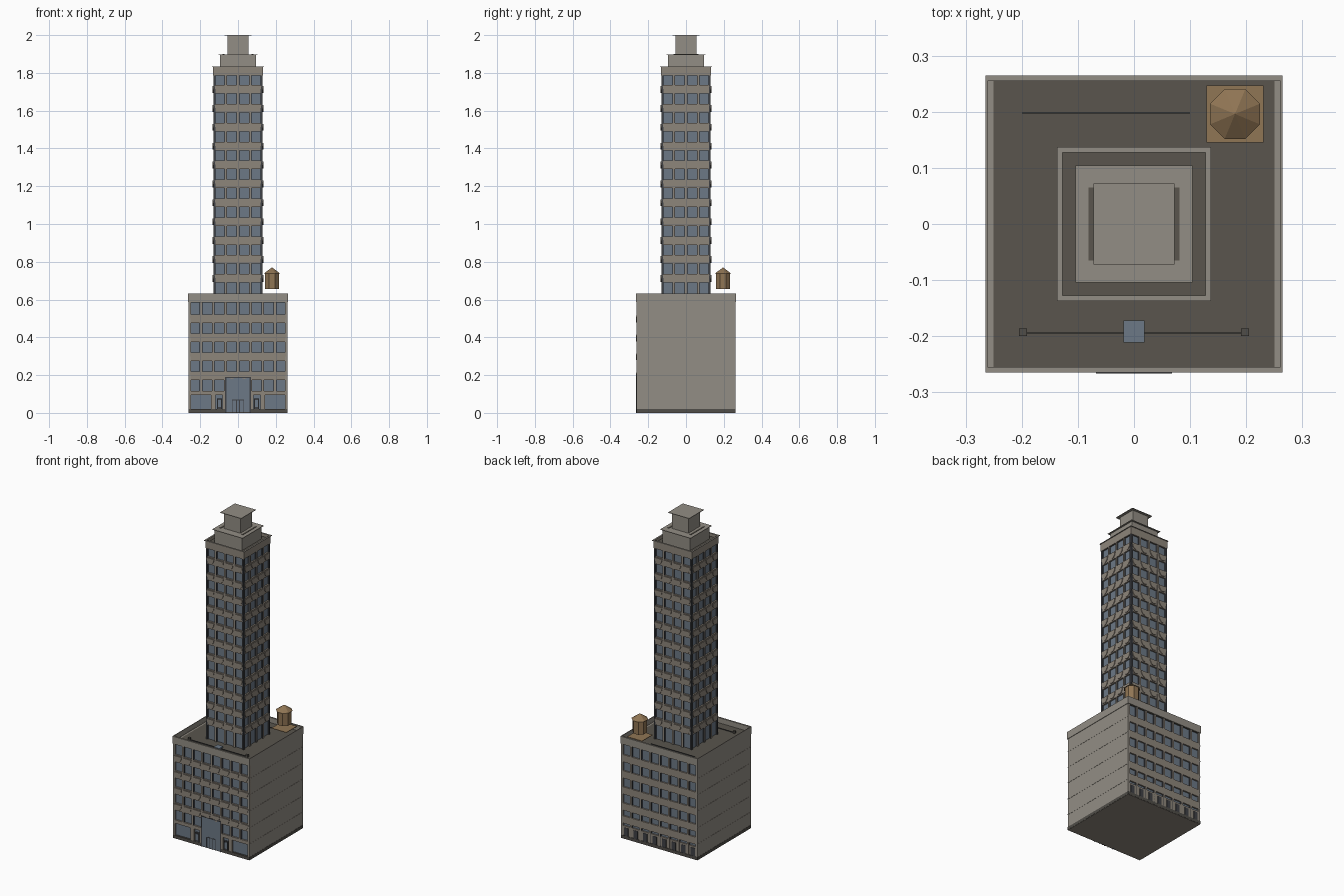
import bpy, bmesh, math
from mathutils import Matrix, Vector

cube = bpy.data.objects.get("Cube")
if cube:
    bpy.data.objects.remove(cube, do_unlink=True)


def material(name, rgb):
    m = bpy.data.materials.new(name)
    m.use_nodes = True
    m.diffuse_color = (*rgb, 1)
    m.node_tree.nodes["Principled BSDF"].inputs["Base Color"].default_value = (*rgb, 1)
    return m


STONE = material("pale stone", (0.29, 0.268, 0.232))
BRICK = material("warm stone", (0.27, 0.236, 0.197))
GLASS = material("blue glass", (0.15, 0.19, 0.24))
ROOF = material("roof felt", (0.1, 0.091, 0.074))
DARK = material("dark metal", (0.05, 0.053, 0.06))
WOOD = material("tank wood", (0.28, 0.18, 0.09))
BASE = material("dark plinth", (0.08, 0.075, 0.065))


def finish(name, bm, mat, angle=0):
    """Turn a bmesh into an object, turned about the tower axis."""
    bmesh.ops.transform(bm, matrix=Matrix.Rotation(angle, 4, "Z"), verts=bm.verts)
    bmesh.ops.recalc_face_normals(bm, faces=bm.faces)
    mesh = bpy.data.meshes.new(name)
    bm.to_mesh(mesh)
    bm.free()
    mesh.materials.append(mat)
    obj = bpy.data.objects.new(name, mesh)
    bpy.context.collection.objects.link(obj)


def add_box(bm, x0, x1, y0, y1, z0, z1):
    size = Matrix.Diagonal((x1 - x0, y1 - y0, z1 - z0, 1))
    mid = Matrix.Translation(((x0 + x1) / 2, (y0 + y1) / 2, (z0 + z1) / 2))
    bmesh.ops.create_cube(bm, size=1, matrix=mid @ size)


def boxes(name, mat, items, angle=0):
    bm = bmesh.new()
    for item in items:
        add_box(bm, *item)
    finish(name, bm, mat, angle)


def block(name, mat, half, z0, z1):
    boxes(name, mat, [(-half, half, -half, half, z0, z1)])


def ring(name, mat, o, ix, iy, z0, z1):
    """Square ring; ix and iy are the inner half sizes."""
    boxes(name, mat, [(-o, o, -o, -iy, z0, z1), (-o, o, iy, o, z0, z1),
                      (-o, -ix, -iy, iy, z0, z1), (ix, o, -iy, iy, z0, z1)])


def shields(name, centres, y, angle):
    """Rounded shields that hang on the spandrels."""
    bm = bmesh.new()
    for x, z in centres:
        outline = [Vector((x + 0.026 * math.cos(a), y, z + 0.036 * math.sin(a)))
                   for a in (math.pi * (1 + k / 6) for k in range(7))]
        face = bm.faces.new([bm.verts.new(p) for p in outline])
        out = bmesh.ops.extrude_face_region(bm, geom=[face])["geom"]
        moved = [v for v in out if isinstance(v, bmesh.types.BMVert)]
        bmesh.ops.translate(bm, vec=(0, -0.004, 0), verts=moved)
    finish(name, bm, BRICK, angle)


def facade(name, half, bays, front, z0, z1, floors, angle, ornate, edge_mat):
    """Piers, slim dark mullions and spandrels in front of the glass."""
    step = 2 * half / bays
    lines = [-half + step * k for k in range(1, bays)]
    back = front + 0.012
    boxes(name + "_piers", BRICK, [(x - 0.005, x + 0.005, front - 0.001, back, z0, z1)
                                   for x in lines], angle)
    boxes(name + "_edge_piers", edge_mat, [(s * (half - 0.004) - 0.004, s * (half - 0.004) + 0.004,
                                            front, back, z0, z1) for s in (-1, 1)], angle)
    boxes(name + "_mullions", DARK, [(x + s * 0.0062 - 0.0012, x + s * 0.0062 + 0.0012,
                                      front + 0.001, back, z0, z1)
                                     for x in lines for s in (-1, 1)], angle)
    boxes(name + "_spandrels", BRICK, [(-half + 0.008, half - 0.008, front, back, z, z + 0.045)
                                       for z in floors], angle)
    if ornate:
        centres = [(-half + step * (k + 0.5), z + 0.04) for z in floors for k in range(bays)]
        shields(name + "_shields", centres, front, angle)


# Lower building: glass core, plain side walls, plinth and roof
W = 0.262
boxes("lower_core", GLASS, [(-0.255, 0.255, -0.252, 0.252, 0.004, 0.59)])
block("plinth", BASE, 0.263, 0.002, 0.02)
block("underside", BRICK, 0.262, 0, 0.002)
for side, name in ((-1, "right"), (1, "left")):
    x0, x1 = sorted((side * 0.25, side * W))
    boxes(name + "_wall", STONE, [(x0, x1, -W, W, 0.02, 0.6)])
    j0, j1 = sorted((side * 0.26, side * (W + 0.001)))
    boxes(name + "_wall_ledges", STONE, [(j0, j1, -W, W, z - 0.002, z + 0.002)
                                         for z in (0.1, 0.2, 0.305, 0.405, 0.505, 0.6)])
block("lower_roof", ROOF, 0.262, 0.585, 0.6)
ring("lower_parapet", STONE, 0.265, 0.261, 0.255, 0.586, 0.632)

# Front and back of the lower building
floors = [0.095] + [0.075 + 0.1 * k for k in range(1, 5)]
facade("front", W, 8, -0.261, 0.1, 0.59, floors[1:], 0, True, BRICK)
facade("back", W, 8, -0.261, 0.02, 0.59, floors, math.pi, False, BRICK)

# Shop front, entrance and street doors
boxes("shop_frames", BRICK, [(s * c - w, s * c + w, -0.262, -0.25, 0.02, 0.11)
                             for s in (-1, 1)
                             for c, w in ((0.257, 0.004), (0.13, 0.012), (0.074, 0.007))]
      + [(-W, -0.065, -0.262, -0.25, 0.094, 0.115), (0.065, W, -0.262, -0.25, 0.094, 0.115)])
boxes("entrance_glass", GLASS, [(-0.062, 0.062, -0.265, -0.25, 0.004, 0.188)])
boxes("entrance_frame", DARK, [(s * 0.065 - 0.003, s * 0.065 + 0.003, -0.266, -0.25, 0, 0.19)
                               for s in (-1, 1)]
      + [(-0.065, 0.065, -0.266, -0.25, 0.186, 0.19)]
      + [(x - 0.0015, x + 0.0015, -0.266, -0.25, 0, 0.07) for x in (-0.03, -0.008, 0.008, 0.03)]
      + [(-0.03, 0.03, -0.266, -0.25, 0.066, 0.07)])
boxes("street_doors", DARK, [(s * 0.099 - 0.013, s * 0.099 + 0.013, -0.262, -0.25, 0.004, 0.075)
                             for s in (-1, 1)])
boxes("street_door_panes", GLASS, [(s * 0.099 - 0.008, s * 0.099 + 0.008, -0.263, -0.25, 0.03, 0.068)
                                   for s in (-1, 1)])
boxes("back_ground_wall", BRICK, [(-W, W, 0.25, 0.26, 0.02, 0.08)])
boxes("back_doors", DARK, [(-W + 0.0655 * k + 0.018, -W + 0.0655 * k + 0.046, 0.25, 0.262, 0.004, 0.07)
                           for k in range(8)])

# Tower shaft with the same facade on all four sides
T = 0.13
block("tower_core", GLASS, 0.121, 0.59, 1.8)
for k, name in enumerate(("front", "left", "back", "right")):
    facade("tower_" + name, T, 4, -T, 0.6, 1.79,
           [0.69 + 0.1 * n for n in range(11)], k * math.pi / 2, True, DARK)
block("tower_roof", ROOF, 0.129, 1.785, 1.815)
ring("tower_parapet", BRICK, 0.132, 0.127, 0.127, 1.785, 1.831)
ring("tower_coping", STONE, 0.137, 0.127, 0.127, 1.831, 1.834)

# Stepped crown
block("crown", STONE, 0.094, 1.81, 1.895)
block("crown_cap", STONE, 0.104, 1.895, 1.898)
boxes("crown_vents", ROOF, [(s * 0.076 - 0.005, s * 0.076 + 0.005, -0.065, 0.065, 1.896, 1.9)
                            for s in (-1, 1)])
block("penthouse", STONE, 0.056, 1.89, 1.997)
block("penthouse_cap", STONE, 0.072, 1.997, 2.0)

# Water tank above its platform
TX, TY = 0.18, 0.196
boxes("tank_platform", WOOD, [(TX - 0.051, TX + 0.051, TY - 0.051, TY + 0.051, 0.628, 0.631)])
for name, r0, r1, z0, z1 in (("tank", 0.041, 0.041, 0.655, 0.737),
                             ("tank_lid", 0.048, 0.0, 0.737, 0.77)):
    bm = bmesh.new()
    spin = Matrix.Rotation(math.pi / 8, 4, "Z")
    bmesh.ops.create_cone(bm, cap_ends=True, segments=8, radius1=r0, radius2=r1, depth=z1 - z0,
                          matrix=Matrix.Translation((TX, TY, (z0 + z1) / 2)) @ spin)
    finish(name, bm, WOOD)

# Low roof rails, posts and skylight
boxes("roof_rails", DARK, [(-0.2, 0.2, -0.195, -0.193, 0.6, 0.604),
                           (-0.2, 0.1, 0.197, 0.199, 0.6, 0.604)])
boxes("rail_posts", BASE, [(s * 0.198 - 0.007, s * 0.198 + 0.007, -0.2, -0.186, 0.6, 0.615)
                           for s in (-1, 1)])
boxes("skylight", GLASS, [(-0.019, 0.019, -0.211, -0.172, 0.6, 0.61)])
